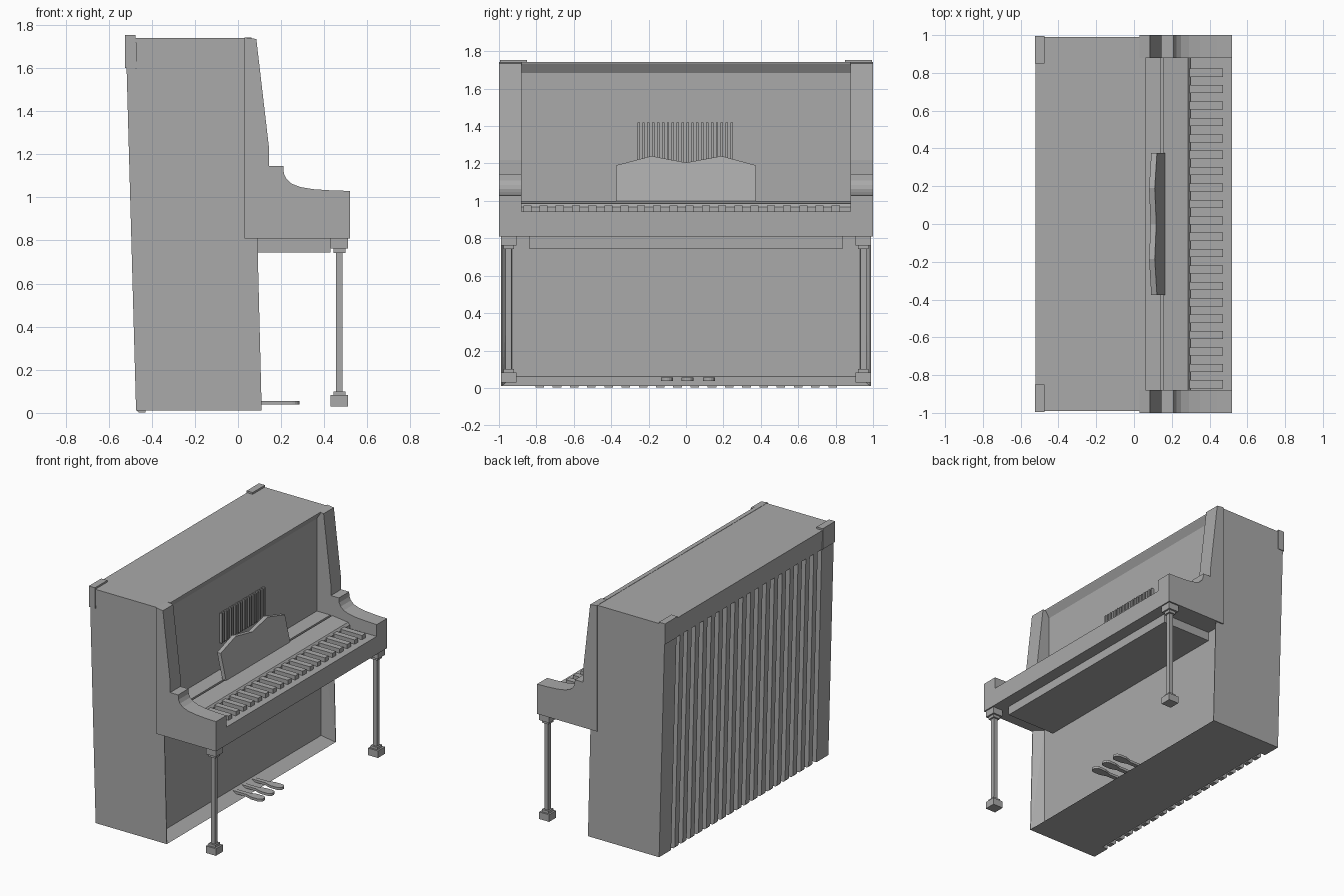
import bpy, bmesh, math

grey = bpy.data.materials.new("plain grey")
grey.diffuse_color = (0.4, 0.4, 0.4, 1)


def finish(name, bm):
    bmesh.ops.recalc_face_normals(bm, faces=bm.faces)
    me = bpy.data.meshes.new(name)
    bm.to_mesh(me)
    bm.free()
    me.materials.append(grey)
    ob = bpy.data.objects.new(name, me)
    bpy.context.collection.objects.link(ob)
    return ob


def extrude(bm, ring, offset):
    """Solid from a closed ring of 3D points pushed along an offset."""
    face = bm.faces.new([bm.verts.new(p) for p in ring])
    ext = bmesh.ops.extrude_face_region(bm, geom=[face], use_keep_orig=True)
    moved = [v for v in ext["geom"] if isinstance(v, bmesh.types.BMVert)]
    bmesh.ops.translate(bm, verts=moved, vec=offset)


def prisms(name, profile, spans):
    """Side (x, z) profile extruded across each y span."""
    bm = bmesh.new()
    for y0, y1 in spans:
        extrude(bm, [(x, y0, z) for x, z in profile], (0, y1 - y0, 0))
    return finish(name, bm)


def rect(x0, x1, z0, z1):
    return [(x0, z0), (x1, z0), (x1, z1), (x0, z1)]


def both(a, b):
    return [(a, b), (-b, -a)]


# Case: solid body with sloped back, lid lip and toe board
prisms("case_body", [(-0.43, 0.01), (0.03, 0.01), (0.03, 1.74), (-0.475, 1.74)],
       [(-0.99, 0.99)])
prisms("lid_lip", [(0.03, 1.685), (0.062, 1.735), (0.062, 1.742), (0.03, 1.742)],
       [(-0.88, 0.88)])
prisms("toe_board", [(0.03, 0.01), (0.11, 0.01), (0.03, 0.06)], [(-0.99, 0.99)])

# Lower side walls, flaring towards the front
for side, s in (("left", -1), ("right", 1)):
    bm = bmesh.new()
    for x, y, z in [(0.03, 0.93, 0.01), (0.03, 0.99, 0.01), (0.11, 0.985, 0.01),
                    (0.03, 0.93, 0.81), (0.03, 0.99, 0.81), (0.09, 0.985, 0.81),
                    (0.11, 0.99, 0.01), (0.09, 0.99, 0.81)]:
        bm.verts.new((x, s * y, z))
    bmesh.ops.convex_hull(bm, input=bm.verts)
    finish("lower_wall_" + side, bm)

# Scrolled cheeks and arms at both ends of the keyboard
cheek = [(0.03, 0.81), (0.52, 0.81), (0.52, 1.03), (0.44, 1.032), (0.35, 1.038),
         (0.29, 1.048), (0.25, 1.063), (0.225, 1.085), (0.213, 1.11), (0.21, 1.145),
         (0.145, 1.145), (0.145, 1.22), (0.085, 1.735), (0.03, 1.742)]
prisms("cheek_arms", cheek, both(0.88, 1.0))

# Key bed, apron beneath it, ledge and key cover
prisms("key_bed", rect(0.03, 0.52, 0.81, 0.943), [(-0.88, 0.88)])
prisms("apron", rect(0.03, 0.43, 0.745, 0.81), [(-0.84, 0.84)])
prisms("panel_ledge", rect(0.03, 0.14, 0.94, 1.0), [(-0.88, 0.88)])
prisms("key_cover", [(0.155, 0.94), (0.30, 0.94), (0.30, 0.968), (0.285, 0.985),
                     (0.155, 1.0)], [(-0.88, 0.88)])

# Raised keys
prisms("keys", rect(0.29, 0.47, 0.94, 0.975),
       [(-0.87 + 0.0868 * i, -0.87 + 0.0868 * i + 0.043) for i in range(20)])

# Music desk leaning back on the ledge
bm = bmesh.new()
desk = [(-0.375, 1.0), (0.375, 1.0), (0.375, 1.19), (0.19, 1.24), (0, 1.205),
        (-0.185, 1.24), (-0.375, 1.19)]
extrude(bm, [(0.165 - (z - 1.0) * 0.23, y, z) for y, z in desk], (-0.03, 0, 0))
finish("music_desk", bm)

# Grille fins on the upper panel
prisms("grille_fins", rect(0.03, 0.05, 1.2, 1.42),
       [(-0.26 + 0.0262 * i, -0.26 + 0.0262 * i + 0.013) for i in range(20)])

# Back frame: top beam, end posts, ribs and raised corner caps
prisms("back_beam", [(-0.475, 1.6), (-0.52, 1.6), (-0.522, 1.74), (-0.475, 1.74)],
       [(-0.99, 0.99)])
prisms("back_posts", [(-0.43, 0.01), (-0.473, 0.01), (-0.517, 1.6), (-0.47, 1.6)],
       both(0.85, 0.99))
prisms("back_ribs", [(-0.43, 0.002), (-0.46, 0.002), (-0.473, 0.015), (-0.515, 1.6),
                     (-0.47, 1.6)],
       [(-0.805 + 0.0921 * i, -0.805 + 0.0921 * i + 0.046) for i in range(18)])
prisms("corner_caps", rect(-0.525, -0.475, 1.6, 1.753), both(0.85, 0.995))

# Legs with stepped blocks at top and foot
for part, half, z0, z1 in [("foot", 0.041, 0.03, 0.082), ("foot_collar", 0.028, 0.082, 0.1),
                           ("post", 0.016, 0.1, 0.742), ("collar", 0.028, 0.742, 0.762),
                           ("top_block", 0.041, 0.762, 0.812)]:
    prisms("leg_" + part, rect(0.47 - half, 0.47 + half, z0, z1),
           both(0.948 - half, 0.948 + half))

# Three pedals: narrow stem ending in a rounded paddle
for i, y in enumerate((-0.102, 0.008, 0.122)):
    bm = bmesh.new()
    arc = [math.radians(-90 + 22.5 * k) for k in range(9)]
    ring = [(0.03, -0.016), (0.15, -0.016), (0.2, -0.032)]
    ring += [(0.253 + 0.032 * math.cos(a), 0.032 * math.sin(a)) for a in arc]
    ring += [(0.2, 0.032), (0.15, 0.016), (0.03, 0.016)]
    extrude(bm, [(x, y + v, 0.038) for x, v in ring], (0, 0, 0.018))
    finish("pedal_%d" % (i + 1), bm)
